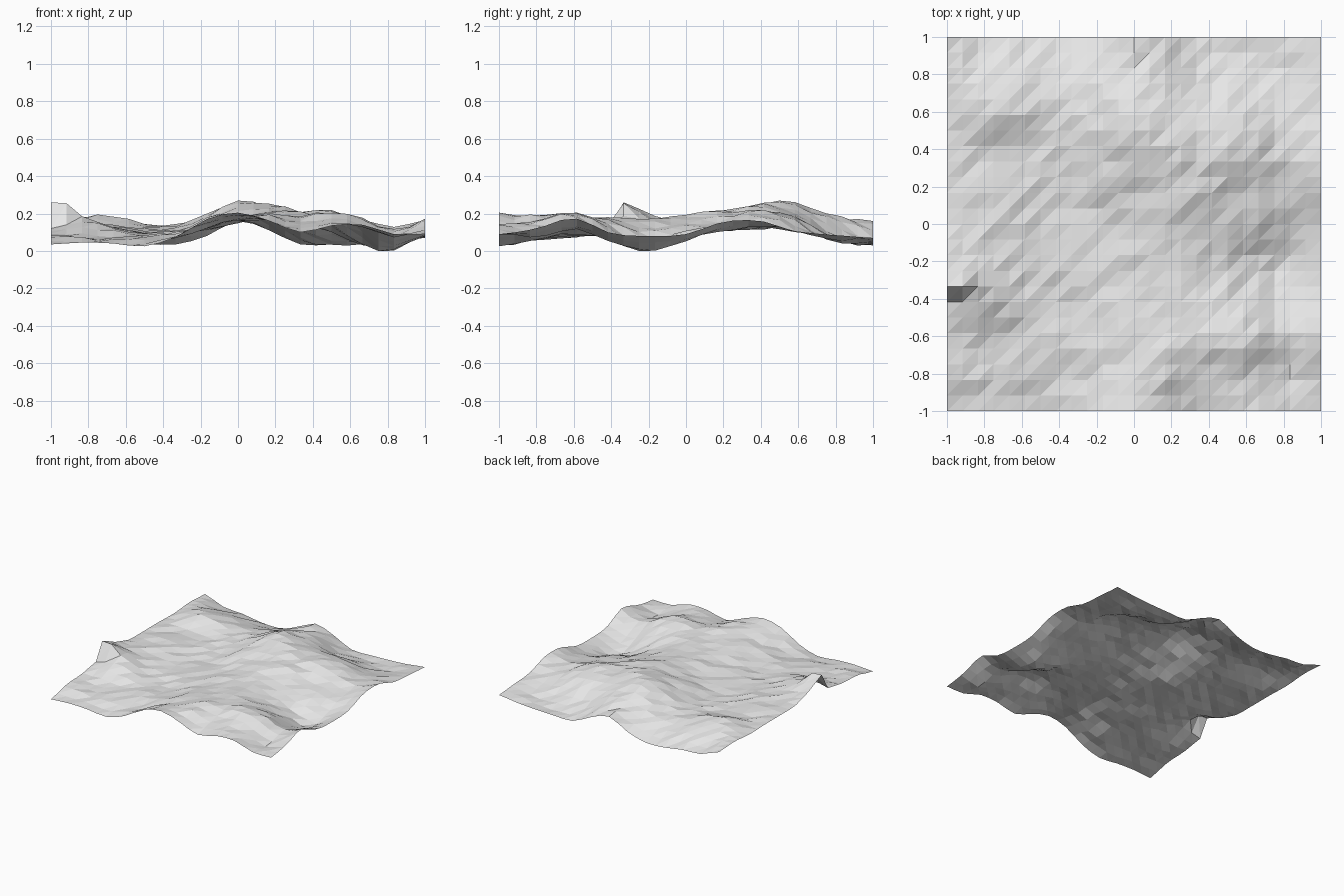
import bpy, bmesh, math, random

if "Cube" in bpy.data.objects:
    bpy.data.objects.remove(bpy.data.objects["Cube"])

random.seed(4)
N = 24  # cells per side

# Coarse heights in hundredths: rows run front to back, columns left to right
ROWS = [
    [4.5, 5.5, 5, 3.5, 8.5, 18, 21.5, 17, 11, 14.5, 15, 10, 10],
    [9, 8, 7.5, 7.5, 8, 14, 19, 20, 15, 17, 14, 9, 13],
    [10, 9, 9, 10, 10, 14, 18, 20, 20, 22, 19, 12, 18.5],
    [14, 17, 13, 9, 10, 13, 16, 18, 18, 15, 10, 5, 10.5],
    [20, 16, 13, 11, 11, 14, 17, 18, 16, 11, 4, 1, 9],
    [15, 15, 14, 11, 11, 13.5, 17, 20, 18.5, 14, 11, 6, 10],
    [14.5, 15, 14, 12, 12, 17, 20, 23, 21.5, 17, 14, 12, 16.5],
    [14.5, 14, 13, 13, 14, 20, 26.5, 26, 22, 23, 18, 13, 17],
    [14, 19.5, 20, 15, 14.5, 19, 26, 22, 19, 18, 14, 11, 11],
    [15.5, 15, 15, 13, 11, 15, 19, 18, 10, 7, 6, 7, 9.5],
    [14.5, 8.5, 7.5, 5, 4.5, 9, 17, 12, 4.5, 4.5, 5, 6, 8],
]


def curve(values, t):
    """Smooth interpolation through evenly spaced values, t from 0 to 1."""
    last = len(values) - 1
    s = t * last
    k = min(int(s), last - 1)
    f = s - k
    p0, p1, p2, p3 = (values[max(0, min(last, k + d))] for d in (-1, 0, 1, 2))
    return p1 + 0.5 * f * (p2 - p0 + f * (2 * p0 - 5 * p1 + 4 * p2 - p3
                                          + f * (3 * (p1 - p2) + p3 - p0)))


# Fine height grid with a little roughness inside the border
heights = []
for j in range(N + 1):
    line = []
    for i in range(N + 1):
        z = curve([curve(r, i / N) for r in ROWS], j / N) / 100
        inside = 0 < i < N and 0 < j < N
        line.append(z + (random.uniform(-0.01, 0.01) if inside else 0))
    heights.append(line)

# Steep crag on the left border
heights[7][0:2] = [0.13, 0.15]
heights[8][0:3] = [0.27, 0.265, 0.195]
heights[9][0:3] = [0.235, 0.22, 0.185]
low = min(min(line) for line in heights)

# Terrain sheet, every cell split along the same diagonal
bm = bmesh.new()
v = [[bm.verts.new((-1 + 2 * i / N, -1 + 2 * j / N, heights[j][i] - low))
      for i in range(N + 1)] for j in range(N + 1)]
for j in range(N):
    for i in range(N):
        bm.faces.new((v[j][i], v[j][i + 1], v[j + 1][i + 1]))
        bm.faces.new((v[j][i], v[j + 1][i + 1], v[j + 1][i]))
mesh = bpy.data.meshes.new("terrain")
bm.to_mesh(mesh)
bm.free()

grey = bpy.data.materials.new("light_grey")
grey.diffuse_color = (0.8, 0.8, 0.8, 1)
grey.use_nodes = True
grey.node_tree.nodes["Principled BSDF"].inputs["Base Color"].default_value = grey.diffuse_color
mesh.materials.append(grey)
terrain = bpy.data.objects.new("terrain", mesh)
bpy.context.collection.objects.link(terrain)
